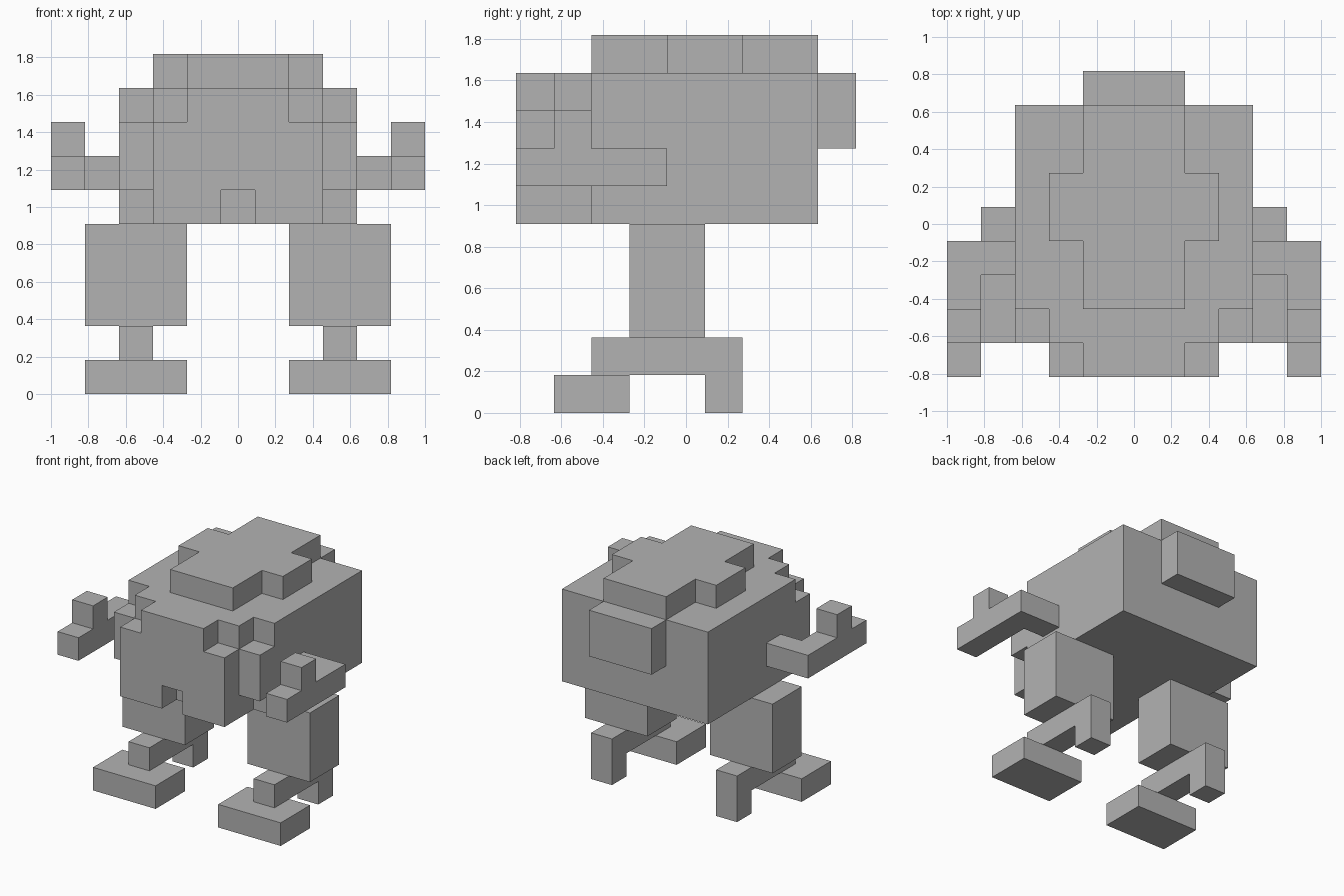
import bpy, bmesh
from mathutils import Vector

old = bpy.data.objects.get("Cube")
if old:
    bpy.data.objects.remove(old, do_unlink=True)

U = 2 / 11  # edge of one block

grey = bpy.data.materials.new("plain grey")
grey.use_nodes = True
grey.diffuse_color = (0.45, 0.45, 0.45, 1)
grey.node_tree.nodes["Principled BSDF"].inputs["Base Color"].default_value = grey.diffuse_color


def block_part(name, boxes, side=1):
    """Fuse boxes ((x0, x1), (y0, y1), (z0, z1)), in blocks, into one clean shell."""
    cells = set()
    for xs, ys, zs in boxes:
        rx, ry, rz = [range(round(2 * a) + 1, round(2 * b), 2) for a, b in (xs, ys, zs)]
        cells |= {(side * x, y, z) for x in rx for y in ry for z in rz}
    bm = bmesh.new()
    for cell in sorted(cells):
        for axis in range(3):
            for sign in (-1, 1):
                beside = list(cell)
                beside[axis] += 2 * sign
                if tuple(beside) in cells:
                    continue
                n, a, b = Vector(), Vector(), Vector()
                n[axis] = sign
                a[(axis + 1) % 3] = 1
                b[(axis + 2) % 3] = sign
                c = Vector(cell) + n
                ring = (c - a - b, c + a - b, c + a + b, c - a + b)
                bm.faces.new([bm.verts.new(p * U / 2) for p in ring])
    bmesh.ops.remove_doubles(bm, verts=bm.verts, dist=U / 100)
    bmesh.ops.dissolve_limit(bm, angle_limit=0.01, verts=bm.verts, edges=bm.edges)
    mesh = bpy.data.meshes.new(name)
    bm.to_mesh(mesh)
    bm.free()
    mesh.materials.append(grey)
    obj = bpy.data.objects.new(name, mesh)
    bpy.context.scene.collection.objects.link(obj)


# Body with stepped front, cheek columns and a mouth notch
cheeks = [((a, a + 1), (-3.5, -2.5), (6, 8)) for a in (-3.5, 2.5)]
jaws = [((a, a + 2), (-4.5, -3.5), (5, 6)) for a in (-2.5, 0.5)]
block_part("body", [
    ((-3.5, 3.5), (-2.5, 3.5), (5, 9)),
    ((-2.5, 2.5), (-3.5, -2.5), (5, 9)),
    ((-2.5, 2.5), (-4.5, -3.5), (6, 8)),
    ((-1.5, 1.5), (-4.5, -3.5), (8, 9)),
] + cheeks + jaws)

# Cross-shaped plate on top
block_part("top_plate", [
    ((-1.5, 1.5), (-2.5, 3.5), (9, 10)),
    ((-2.5, 2.5), (-0.5, 1.5), (9, 10)),
])

# Block on the back
block_part("back_block", [((-1.5, 1.5), (3.5, 4.5), (7, 9))])

for label, side in (("left", 1), ("right", -1)):
    # Arm: shoulder, forearm and raised thumb
    block_part(label + "_arm", [
        ((3.5, 4.5), (-1.5, -0.5), (6, 7)),
        ((4.5, 5.5), (-4.5, -0.5), (6, 7)),
        ((4.5, 5.5), (-3.5, -2.5), (7, 8)),
    ], side)
    # Thick upper leg
    block_part(label + "_leg", [((1.5, 4.5), (-1.5, 0.5), (2, 5))], side)
    # Foot: ankle bar, heel and wide toe
    block_part(label + "_foot", [
        ((2.5, 3.5), (-2.5, 1.5), (1, 2)),
        ((2.5, 3.5), (0.5, 1.5), (0, 1)),
        ((1.5, 4.5), (-3.5, -1.5), (0, 1)),
    ], side)
